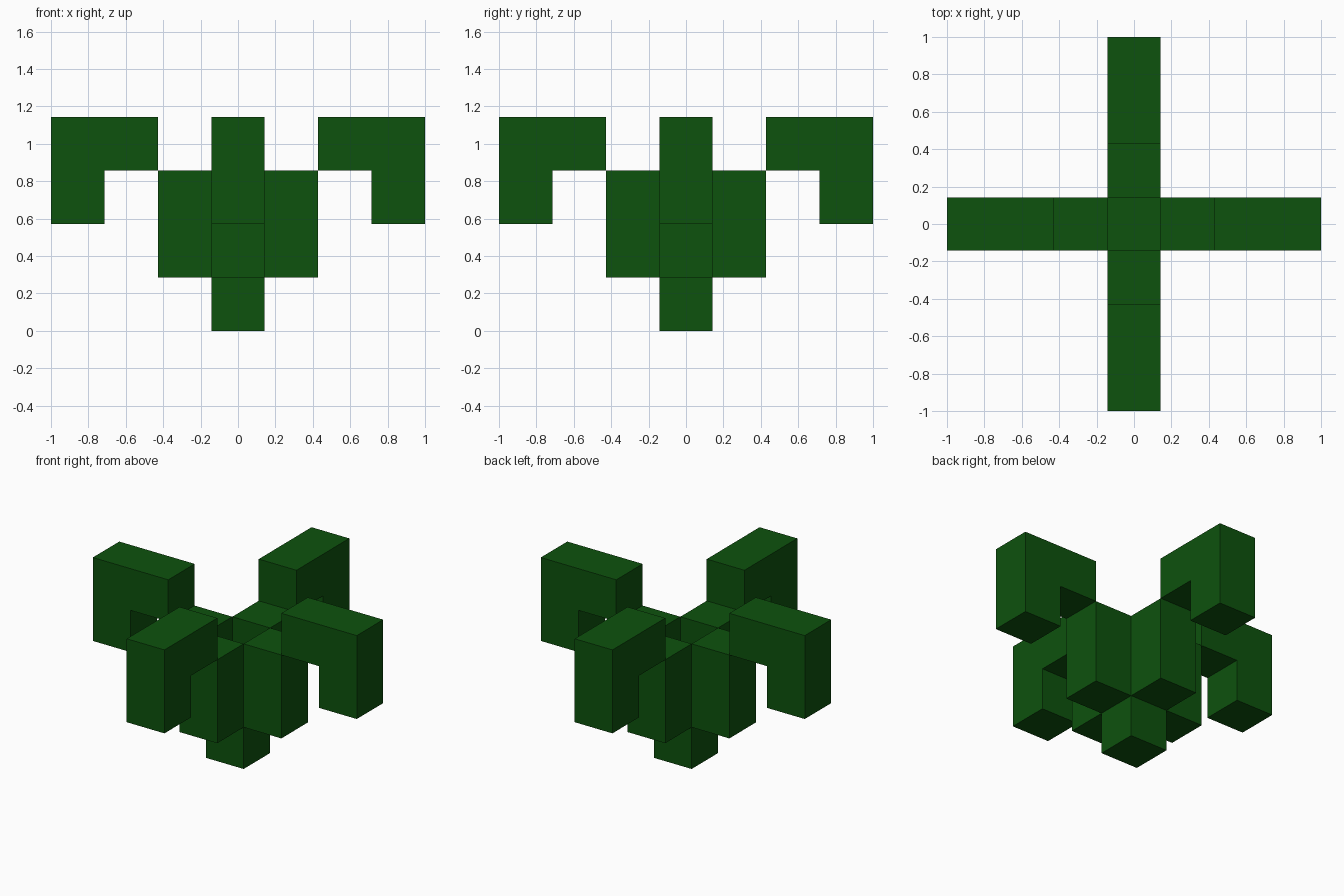
import bpy, bmesh, math
from mathutils import Matrix

cube = bpy.data.objects.get("Cube")
if cube:
    bpy.data.objects.remove(cube, do_unlink=True)

U = 2 / 7  # one block: the plant is seven blocks wide

green = bpy.data.materials.new("leaf green")
GREEN = (0.004, 0.085, 0.004, 1)
green.diffuse_color = GREEN
green.use_nodes = True
green.node_tree.nodes["Principled BSDF"].inputs["Base Color"].default_value = GREEN


def slab(name, profile, angle=0.0):
    """Extrude an (outward, height) profile one block thick, turned about z."""
    bm = bmesh.new()
    face = bm.faces.new([bm.verts.new((x * U, -U / 2, z * U)) for x, z in profile])
    new = bmesh.ops.extrude_face_region(bm, geom=[face])["geom"]
    verts = [v for v in new if isinstance(v, bmesh.types.BMVert)]
    bmesh.ops.translate(bm, verts=verts, vec=(0, U, 0))
    bmesh.ops.recalc_face_normals(bm, faces=bm.faces)
    bmesh.ops.rotate(bm, verts=bm.verts, cent=(0, 0, 0),
                     matrix=Matrix.Rotation(angle, 3, 'Z'))
    mesh = bpy.data.meshes.new(name)
    bm.to_mesh(mesh)
    bm.free()
    mesh.materials.append(green)
    obj = bpy.data.objects.new(name, mesh)
    bpy.context.collection.objects.link(obj)
    return obj


# Stem block on the ground; the space above it stays open
slab("stem", [(-0.5, 0), (0.5, 0), (0.5, 1), (-0.5, 1)])

# Four upright stalks around the open centre, each with a drooping leaf tip
STALK = [(0.5, 1), (1.5, 1), (1.5, 3), (0.5, 3)]
TIP = [(1.5, 3), (2.5, 3), (2.5, 2), (3.5, 2), (3.5, 4), (1.5, 4)]
for i, side in enumerate(("left", "back", "right", "front")):
    slab(side + "_stalk", STALK, i * math.pi / 2)
    slab(side + "_leaf_tip", TIP, i * math.pi / 2)
